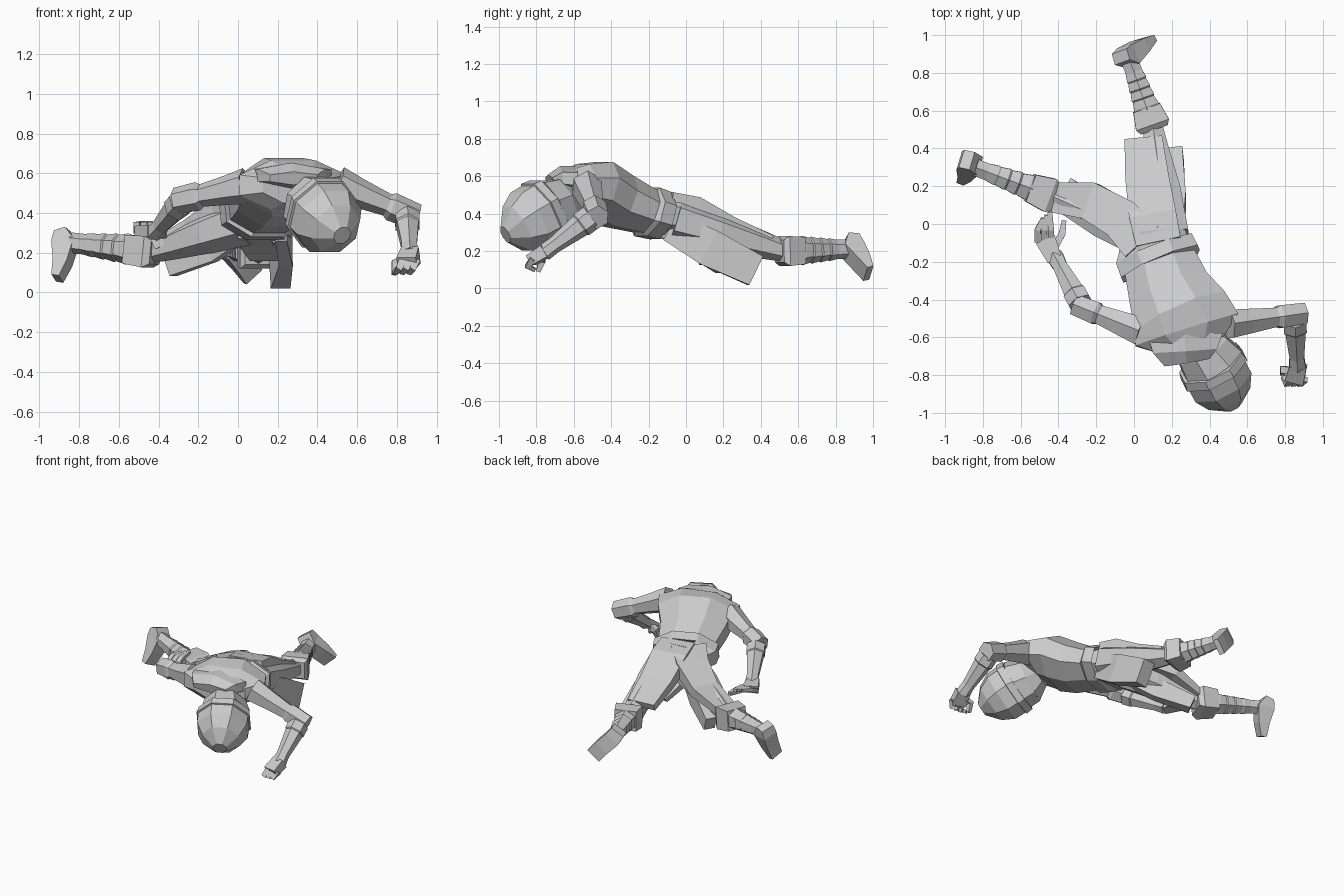
import bpy, bmesh, math
from mathutils import Vector

if "Cube" in bpy.data.objects:
    bpy.data.objects.remove(bpy.data.objects["Cube"], do_unlink=True)

grey = bpy.data.materials.new("plain grey")
grey.use_nodes = True
colour = (.6, .6, .6, 1)
grey.diffuse_color = colour
grey.node_tree.nodes["Principled BSDF"].inputs["Base Color"].default_value = colour

BACK = (0, 0, 1)


def tube(name, rows, up=BACK, sides=8):
    """Loft flat-faced rings along a path; each row is x, y, z, half width, half depth."""
    centres = [Vector(row[:3]) for row in rows]
    mesh = bmesh.new()
    rings = []
    stretch = 1 / math.cos(math.pi / sides)
    for index, row in enumerate(rows):
        before = centres[max(index - 1, 0)]
        after = centres[min(index + 1, len(rows) - 1)]
        along = (after - before).normalized()
        across = along.cross(Vector(up)).normalized()
        outward = across.cross(along)
        ring = []
        for corner in range(sides):
            angle = math.tau * (corner + .5) / sides
            offset = across * math.cos(angle) * row[3] + outward * math.sin(angle) * row[4]
            ring.append(mesh.verts.new(centres[index] + offset * stretch))
        rings.append(ring)
    for first, second in zip(rings, rings[1:]):
        for corner in range(sides):
            following = (corner + 1) % sides
            mesh.faces.new((first[corner], first[following], second[following], second[corner]))
    mesh.faces.new(rings[0])
    mesh.faces.new(rings[-1])
    bmesh.ops.recalc_face_normals(mesh, faces=mesh.faces)
    data = bpy.data.meshes.new(name)
    mesh.to_mesh(data)
    mesh.free()
    data.materials.append(grey)
    part = bpy.data.objects.new(name, data)
    bpy.context.collection.objects.link(part)
    return part


def straight(name, start, end, profile, up=BACK, sides=8):
    """Turn (fraction, half width, half depth) steps along a line into a tube."""
    start, end = Vector(start), Vector(end)
    return tube(name, [(*start.lerp(end, t), w, d) for t, w, d in profile], up, sides)


# Torso with a raised belt
tube("torso", [
    (.1, -.04, .385, .17, .12), (.11, -.135, .39, .19, .115),
    (.11, -.14, .39, .215, .13), (.14, -.21, .41, .22, .135),
    (.142, -.215, .412, .195, .12), (.19, -.36, .465, .22, .145),
    (.25, -.48, .53, .26, .155), (.28, -.56, .54, .285, .125), (.3, -.64, .54, .18, .09)])

# Collar, face and domed cap with a raised band
tube("collar", [(.27, -.58, .585, .2, .06), (.27, -.67, .59, .17, .055), (.28, -.73, .575, .12, .03)],
     sides=6)
tube("face", [(.33, -.59, .47, .08, .09), (.36, -.66, .44, .14, .15), (.42, -.75, .405, .165, .17)])
straight("cap", (.405, -.735, .415), (.525, -.965, .287),
         [(0, .17, .18), (.17, .18, .185), (.18, .168, .175), (.45, .167, .172),
          (.74, .125, .13), (1, .045, .045)])
straight("chin", (.38, -.67, .36), (.34, -.6, .34), [(0, .09, .07), (1, .05, .04)], sides=6)

# Arms: shoulder, elbow and wrist drive the sleeve and forearm
arms = {
    "left": ((.5, -.53, .545), (.85, -.48, .4), (.865, -.76, .19)),
    "right": ((.04, -.57, .535), (-.27, -.445, .47), (-.42, -.17, .3)),
}
for side, (shoulder, elbow, wrist) in arms.items():
    straight(side + "_sleeve", shoulder, elbow,
             [(0, .075, .08), (.3, .065, .065), (.72, .05, .05), (.78, .06, .063),
              (1.14, .055, .058)], sides=6)
    straight(side + "_forearm", elbow, wrist,
             [(.1, .06, .06), (.28, .06, .06), (.3, .054, .054), (.8, .038, .038),
              (1, .045, .04)], sides=6)

# Hands with curled fingers and a thumb
tube("left_palm", [(.87, -.75, .2, .045, .035), (.85, -.83, .15, .05, .03)], sides=4)
for finger in range(3):
    shift = finger * .035
    tube(f"left_finger_{finger + 1}", [
        (.9 - shift, -.82, .16, .016, .02), (.88 - shift, -.845, .12, .016, .016),
        (.86 - shift, -.81, .1, .012, .012)], (1, 0, 0), 4)
tube("left_thumb", [(.84, -.78, .17, .02, .02), (.79, -.77, .15, .018, .018),
                    (.785, -.79, .09, .012, .012)], (0, 1, 0), 4)
tube("right_palm", [(-.42, -.19, .31, .04, .03), (-.47, -.08, .31, .055, .025)], sides=4)
for finger in range(3):
    shift = finger * .035
    tube(f"right_finger_{finger + 1}", [
        (-.51 + shift, -.09, .31, .016, .016), (-.51 + shift, -.03, .34, .016, .014),
        (-.48 + shift / 2, .03 + shift / 2, .35, .012, .01)], sides=4)
tube("right_thumb", [(-.43, -.14, .3, .02, .02), (-.38, -.05, .29, .018, .018),
                     (-.37, .02, .29, .012, .012)], sides=4)

# Shins wrapped in stepped bands
wraps = [(.2, .06, .06)]
for band in range(4):
    size = .068 - .005 * band
    begin = .3 + .14 * band
    wraps += [(begin, size, size), (begin + .12, size * .85, size * .85)]
wraps.append((1, .045, .045))

# Legs: hip, knee and ankle drive the thigh, knee guard and wraps
legs = {
    "left": ((.18, -.06, .37), (.1, .52, .2), (-.02, .86, .21)),
    "right": ((.03, -.06, .36), (-.44, .15, .205), (-.84, .3, .25)),
}
for side, (hip, knee, ankle) in legs.items():
    straight(side + "_thigh", hip, knee,
             [(0, .11, .11), (.4, .1, .09), (.8, .065, .065), (1, .05, .05)], sides=6)
    straight(side + "_knee_guard", knee, ankle,
             [(-.06, .075, .06), (.02, .092, .08), (.28, .075, .072)], sides=4)
    straight(side + "_shin", knee, ankle, wraps, sides=6)

# Boots
tube("left_boot", [(-.07, .885, .27, .05, .03), (-.03, .89, .21, .055, .055),
                   (.03, .94, .14, .055, .038), (.075, .975, .08, .055, .018)],
     (.5, -.8, -.3), 4)
tube("right_boot", [(-.885, .34, .31, .05, .03), (-.87, .32, .25, .055, .058),
                    (-.885, .28, .15, .05, .038), (-.91, .25, .07, .045, .02)],
     (1, -.3, 0), 4)

# Coat tails over the back of the thighs
tube("left_coat_tail", [(.13, -.1, .465, .12, .05), (.1, .04, .44, .125, .05),
                        (.07, .24, .345, .115, .035), (.05, .45, .26, .1, .025)], sides=4)
tube("right_coat_tail", [(.05, -.1, .455, .12, .05), (-.06, .02, .415, .11, .05),
                         (-.23, .12, .33, .1, .035), (-.42, .14, .24, .08, .025)], sides=4)

# Hanging front skirt flaps
tube("left_skirt_flap", [(.22, -.08, .33, .03, .08), (.24, .12, .22, .035, .1),
                         (.21, .37, .095, .05, .085)], sides=4)
tube("right_skirt_flap", [(.02, -.04, .33, .03, .07), (-.14, .08, .22, .03, .07),
                          (-.34, .2, .13, .04, .05)], sides=4)
tube("middle_skirt_flap", [(.12, -.13, .3, .12, .03), (.11, .02, .25, .1, .025),
                           (.13, .13, .17, .07, .015)], sides=4)
